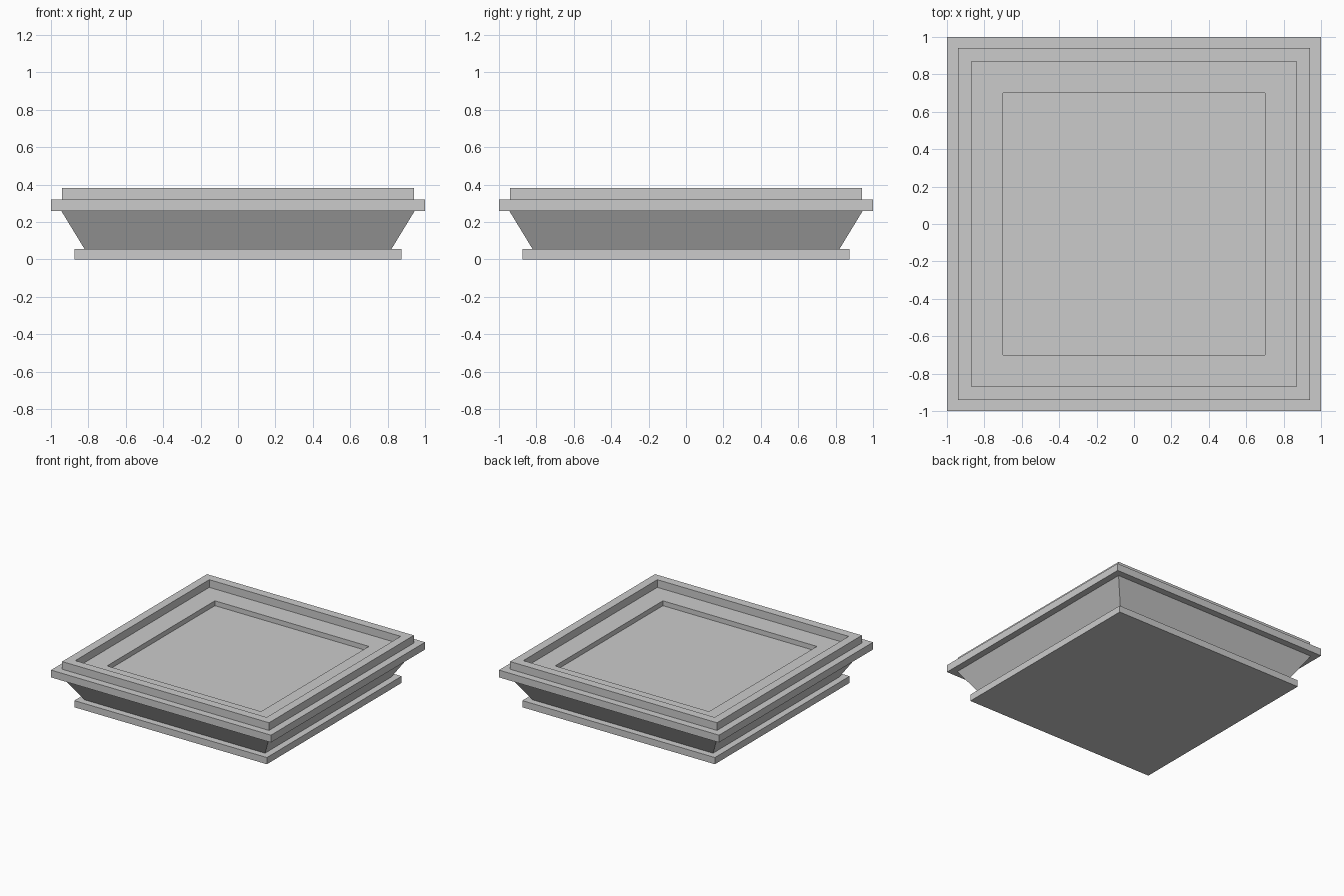
import bpy
import bmesh

cube = bpy.data.objects.get("Cube")
if cube:
    bpy.data.objects.remove(cube, do_unlink=True)

stone = bpy.data.materials.new("light_grey_stone")
stone.use_nodes = True
grey = (0.6, 0.6, 0.6, 1)
stone.diffuse_color = grey
stone.node_tree.nodes["Principled BSDF"].inputs["Base Color"].default_value = grey


def square_stack(name, profile, closed=False):
    """Sweep a (half width, height) profile around a square; cap it, or close it as a ring."""
    bm = bmesh.new()
    rings = [[bm.verts.new((sx * w, sy * w, z))
              for sx, sy in ((-1, -1), (1, -1), (1, 1), (-1, 1))]
             for w, z in profile]
    pairs = list(zip(rings, rings[1:]))
    if closed:
        pairs.append((rings[-1], rings[0]))
    else:
        bm.faces.new(rings[0][::-1])
        bm.faces.new(rings[-1])
    for low, high in pairs:
        for i in range(4):
            j = (i + 1) % 4
            bm.faces.new((low[i], low[j], high[j], high[i]))
    bmesh.ops.recalc_face_normals(bm, faces=bm.faces)
    mesh = bpy.data.meshes.new(name)
    bm.to_mesh(mesh)
    bm.free()
    mesh.materials.append(stone)
    obj = bpy.data.objects.new(name, mesh)
    bpy.context.collection.objects.link(obj)
    return obj


# Foot slab and the flared body above it
square_stack("base_plinth", [(0.875, 0), (0.875, 0.055)])
square_stack("flared_body", [(0.82, 0.055), (0.945, 0.26)])

# Wide ledge with a shallow square recess in its top
square_stack("ledge_slab", [(1, 0.26), (1, 0.32), (0.7, 0.32), (0.7, 0.28)])

# Raised rim around the top
square_stack("raised_rim", [(0.94, 0.32), (0.94, 0.383), (0.87, 0.383), (0.87, 0.32)], closed=True)
